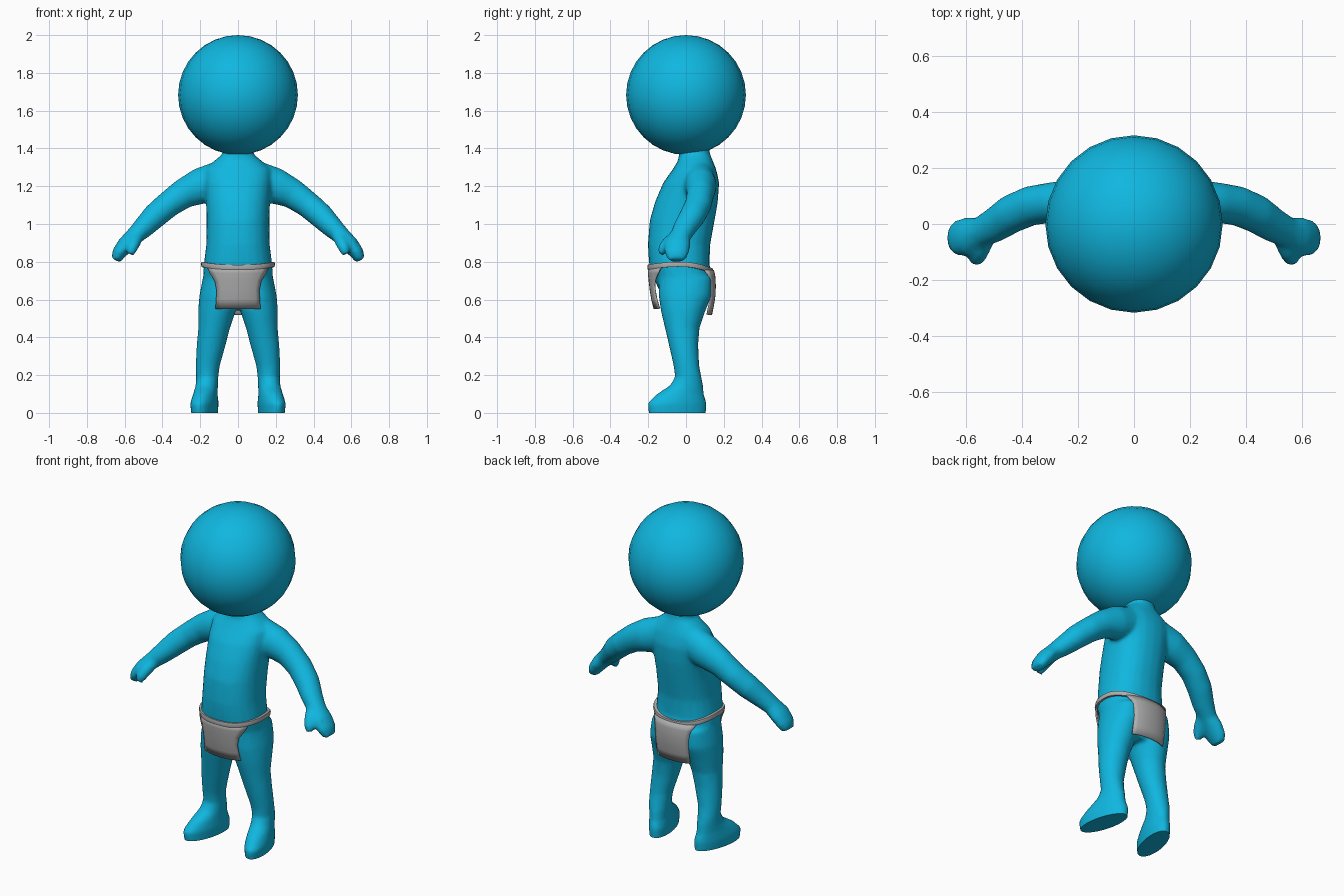
import bpy, bmesh, math
from mathutils import Vector

if "Cube" in bpy.data.objects:
    bpy.data.objects.remove(bpy.data.objects["Cube"])


def material(name, rgb):
    m = bpy.data.materials.new(name)
    m.diffuse_color = (*rgb, 1)
    m.use_nodes = True
    m.node_tree.nodes["Principled BSDF"].inputs["Base Color"].default_value = m.diffuse_color
    return m


SKIN = material("blue skin", (0.005, 0.47, 0.74))
CLOTH = material("grey cloth", (0.42, 0.42, 0.42))


def finish(name, bm, mat, angle=50):
    bmesh.ops.recalc_face_normals(bm, faces=bm.faces[:])
    me = bpy.data.meshes.new(name)
    bm.to_mesh(me)
    bm.free()
    me.materials.append(mat)
    ob = bpy.data.objects.new(name, me)
    bpy.context.collection.objects.link(ob)
    bpy.ops.object.select_all(action='DESELECT')
    ob.select_set(True)
    bpy.context.view_layer.objects.active = ob
    bpy.ops.object.shade_smooth_by_angle(angle=math.radians(angle))
    return ob


def spow(v, p):
    return math.copysign(abs(v) ** p, v)


def skin_rings(bm, rings):
    """Bridge closed rings of points and cap both ends."""
    vs = [[bm.verts.new(p) for p in r] for r in rings]
    n = len(vs[0])
    faces = [bm.faces.new((a[i], a[(i + 1) % n], b[(i + 1) % n], b[i]))
             for a, b in zip(vs, vs[1:]) for i in range(n)]
    faces += [bm.faces.new(vs[0][::-1]), bm.faces.new(vs[-1])]
    bmesh.ops.recalc_face_normals(bm, faces=faces)


def upright(bm, sections, side=1, power=2.0, n=24):
    """Stack of level ovals: (x, y, z, rx, ry, outward turn)."""
    rings = []
    for x, y, z, rx, ry, turn in sections:
        ring = []
        for i in range(n):
            a = 2 * math.pi * i / n
            dx, dy = rx * spow(math.cos(a), 2 / power), ry * spow(math.sin(a), 2 / power)
            ring.append(Vector((side * (x + dx - turn * dy), y + dy, z)))
        rings.append(ring)
    skin_rings(bm, rings)


def limb(bm, sections, side=1, n=20):
    """Ovals set square to a path: (x, y, z, width, thickness)."""
    pts = [Vector(s[:3]) for s in sections]
    rings = []
    for i, s in enumerate(sections):
        t = (pts[min(i + 1, len(pts) - 1)] - pts[max(i - 1, 0)]).normalized()
        w = t.cross(Vector((0, 1, 0))).normalized()
        v = w.cross(t)
        ring = []
        for k in range(n):
            a = 2 * math.pi * k / n
            p = pts[i] + v * s[3] * math.cos(a) + w * s[4] * math.sin(a)
            ring.append(Vector((side * p.x, p.y, p.z)))
        rings.append(ring)
    skin_rings(bm, rings)


# Body: torso, arms, thumbs and legs, fused into one soft surface
bm = bmesh.new()
upright(bm, [(0, 0, .55, .06, .07, 0), (0, -.005, .62, .15, .125, 0),
             (0, -.01, .70, .185, .155, 0), (0, -.035, .78, .182, .16, 0),
             (0, -.037, .89, .168, .165, 0), (0, -.02, 1.02, .166, .172, 0),
             (0, .003, 1.12, .170, .166, 0), (0, .028, 1.22, .176, .148, 0),
             (0, .045, 1.29, .175, .115, 0), (0, .05, 1.335, .125, .092, 0),
             (0, .045, 1.37, .082, .082, 0), (0, .04, 1.44, .08, .08, 0)], power=2.3)
for side in (1, -1):
    limb(bm, [(.08, .07, 1.24, .08, .10), (.20, .078, 1.20, .085, .096),
              (.29, .077, 1.16, .073, .079), (.37, .065, 1.103, .071, .07),
              (.44, .035, 1.043, .069, .067), (.50, -.005, .982, .062, .057),
              (.55, -.03, .935, .055, .047), (.595, -.045, .89, .069, .045),
              (.63, -.05, .845, .064, .038), (.648, -.05, .808, .045, .026)], side)
    limb(bm, [(.53, -.05, .94, .03, .035), (.55, -.095, .90, .034, .034),
              (.562, -.122, .868, .028, .03), (.57, -.132, .84, .016, .02)], side)
    upright(bm, [(.175, -.045, -.04, .062, .148, .2), (.177, -.045, .0, .064, .152, .2),
                 (.178, -.047, .05, .069, .158, .2), (.173, -.03, .10, .062, .125, .15),
                 (.165, .003, .145, .059, .088, .08), (.163, .012, .19, .059, .07, 0),
                 (.16, .002, .25, .064, .068, 0), (.142, -.013, .36, .077, .078, 0),
                 (.126, -.02, .45, .084, .092, 0), (.111, -.015, .54, .1, .118, 0),
                 (.105, -.005, .62, .1, .14, 0), (.1, -.005, .72, .085, .14, 0)], side)
rough = finish("rough_body", bm, SKIN)
remesh = rough.modifiers.new("fuse", 'REMESH')
remesh.mode = 'VOXEL'
remesh.voxel_size = 0.011
smooth = rough.modifiers.new("soften", 'SMOOTH')
smooth.factor, smooth.iterations = 0.5, 7
thin = rough.modifiers.new("thin", 'DECIMATE')
thin.ratio = 0.3
fused = bpy.data.meshes.new_from_object(
    rough.evaluated_get(bpy.context.evaluated_depsgraph_get()))
bm = bmesh.new()
bm.from_mesh(fused)
bpy.data.objects.remove(rough)
# Flat soles
cut = bmesh.ops.bisect_plane(bm, geom=bm.verts[:] + bm.edges[:] + bm.faces[:],
                             plane_co=(0, 0, 0), plane_no=(0, 0, 1), clear_inner=True)
bmesh.ops.holes_fill(bm, edges=[e for e in bm.edges if e.is_boundary], sides=0)
finish("body", bm, SKIN)

# Head
bm = bmesh.new()
bmesh.ops.create_uvsphere(bm, u_segments=24, v_segments=16, radius=0.317)
bmesh.ops.translate(bm, verts=bm.verts, vec=(0, 0, 1.683))
finish("head", bm, SKIN)

# Belt: a flat cord around the hips, dipping at front and back
CY, RX, RY, POW = -.03, .189, .168, 2.3


def hip_y(x, sign):
    return CY + sign * RY * max(0, 1 - abs(x / RX) ** POW) ** (1 / POW)


bm = bmesh.new()
loops = []
for i in range(40):
    a = 2 * math.pi * i / 40
    c, s = spow(math.cos(a), 2 / POW), spow(math.sin(a), 2 / POW)
    z = .787 - (.016 if s < 0 else .036) * s * s
    loops.append([bm.verts.new((c * (RX + o), CY + s * (RY + o), z + h))
                  for o, h in ((-.012, -.013), (.004, -.013), (.007, 0), (.004, .013), (-.012, .013))])
for i, a in enumerate(loops):
    b = loops[(i + 1) % len(loops)]
    for k in range(5):
        bm.faces.new((a[k], b[k], b[(k + 1) % 5], a[(k + 1) % 5]))
finish("belt", bm, CLOTH)


# Cloth flaps: thin curved sheets hanging from the belt
def flap(name, sign, rows, n=10):
    bm = bmesh.new()
    grid = []
    for z, half, lift in rows:
        xs = [half * (2 * i / n - 1) for i in range(n + 1)]
        grid.append([bm.verts.new((x, hip_y(x, sign) + lift, z)) for x in xs])
    for a, b in zip(grid, grid[1:]):
        for i in range(n):
            bm.faces.new((a[i], a[i + 1], b[i + 1], b[i]))
    ob = finish(name, bm, CLOTH)
    solid = ob.modifiers.new("thickness", 'SOLIDIFY')
    solid.thickness, solid.offset = 0.008, 0


flap("front_flap", -1, [(.77, .16, .0), (.74, .148, .0), (.70, .122, .004),
                        (.65, .112, .01), (.60, .114, .018), (.552, .118, .03)])
flap("back_flap", 1, [(.755, .14, .006), (.72, .12, .014), (.67, .11, .016),
                      (.62, .108, .014), (.57, .108, .006), (.52, .108, -.004)])
